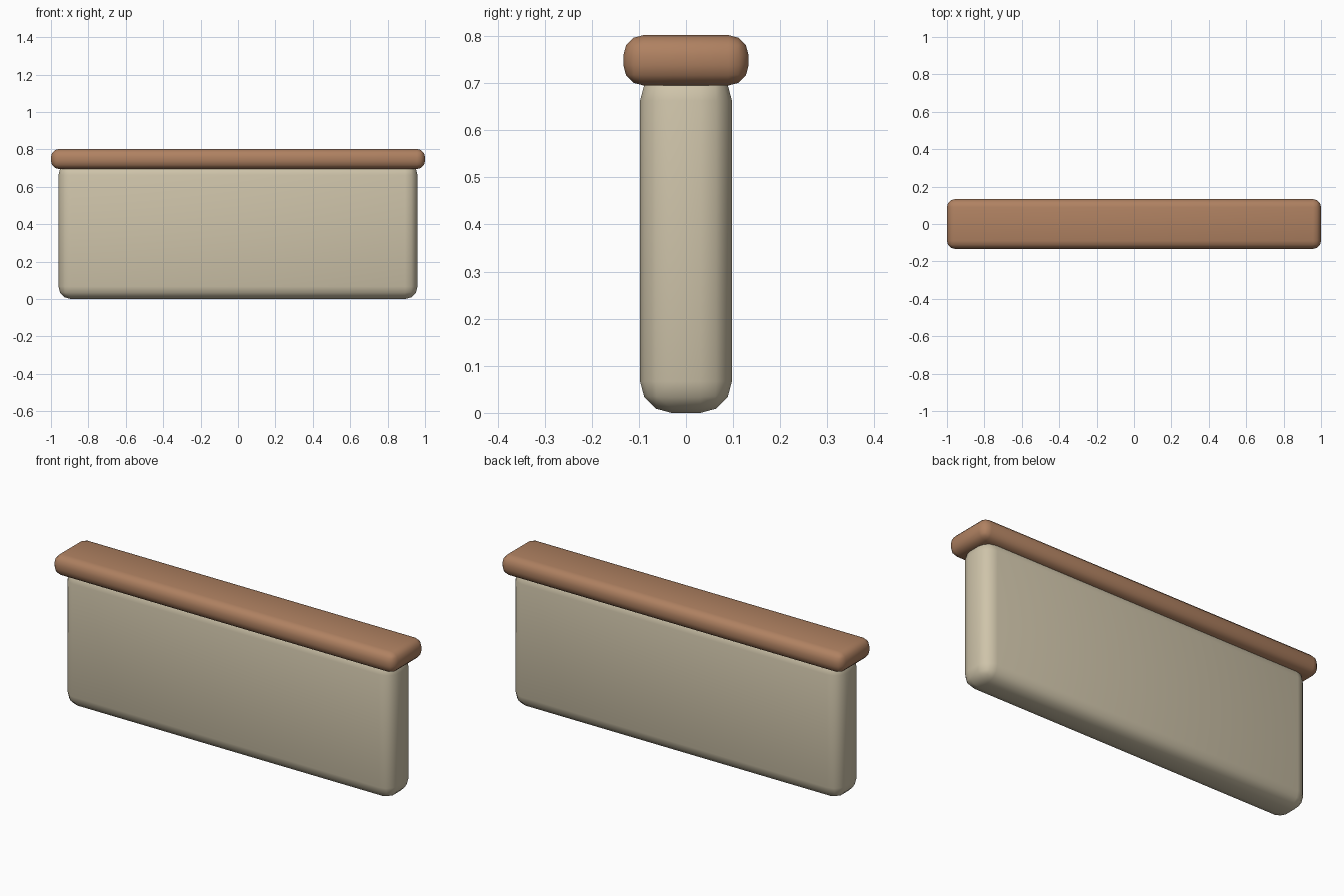
import bpy, math

if "Cube" in bpy.data.objects:
    bpy.data.objects.remove(bpy.data.objects["Cube"])


def rounded_box(name, size, z_mid, radius, color):
    bpy.ops.mesh.primitive_cube_add(size=1, location=(0, 0, z_mid))
    ob = bpy.context.object
    ob.name = name
    ob.scale = size
    bpy.ops.object.transform_apply(location=False, rotation=False, scale=True)
    bevel = ob.modifiers.new("rounded_edges", 'BEVEL')
    bevel.width = radius
    bevel.segments = 3
    bevel.limit_method = 'NONE'
    bpy.ops.object.modifier_apply(modifier=bevel.name)
    bpy.ops.object.shade_smooth_by_angle(angle=math.radians(40))
    mat = bpy.data.materials.new(name + "_material")
    mat.diffuse_color = color
    mat.use_nodes = True
    mat.node_tree.nodes["Principled BSDF"].inputs["Base Color"].default_value = mat.diffuse_color
    ob.data.materials.append(mat)
    return ob


# Plastered wall, its top tucked into the coping
rounded_box("wall_body", (1.92, 0.195, 0.73), 0.365, 0.067, (0.62, 0.55, 0.40, 1))

# Overhanging coping slab
rounded_box("wall_coping", (2.0, 0.266, 0.107), 0.7485, 0.043, (0.43, 0.22, 0.12, 1))
